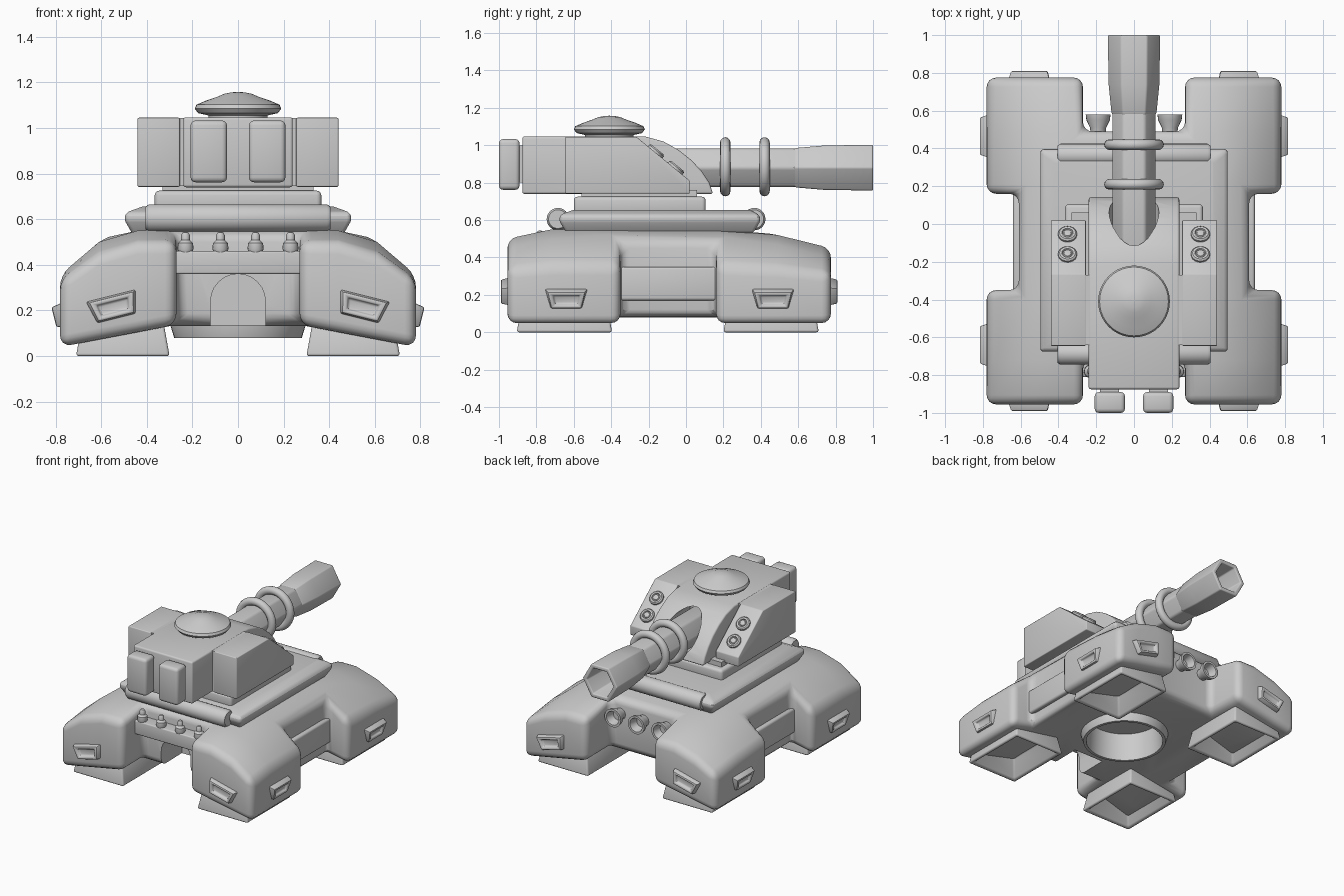
import bpy, bmesh
from math import pi, sin, cos, radians
from mathutils import Matrix, Vector

if "Cube" in bpy.data.objects:
    bpy.data.objects.remove(bpy.data.objects["Cube"])


def finish(name, bm, bevel=0.0, seg=3, angle=30):
    bmesh.ops.recalc_face_normals(bm, faces=bm.faces)
    me = bpy.data.meshes.new(name)
    bm.to_mesh(me)
    bm.free()
    ob = bpy.data.objects.new(name, me)
    bpy.context.collection.objects.link(ob)
    if bevel:
        m = ob.modifiers.new("bevel", 'BEVEL')
        m.width, m.segments, m.angle_limit = bevel, seg, radians(angle)
        m.limit_method = 'ANGLE'
    return ob


def skin(name, rings, bevel=0.0, M=Matrix(), taper=0.0, seg=3):
    """Join a stack of point rings into a capped solid."""
    bm = bmesh.new()
    rows = []
    for ring in rings:
        rows.append([bm.verts.new(M @ Vector((x * (1 + taper * y), y, z))) for x, y, z in ring])
    n = len(rows[0])
    for a, b in zip(rows, rows[1:]):
        for i in range(n):
            j = (i + 1) % n
            bm.faces.new((a[i], a[j], b[j], b[i]))
    bm.faces.new(rows[0])
    bm.faces.new(rows[-1])
    return finish(name, bm, bevel, seg)


def loft(name, levels, bevel=0.0, **kw):
    """Stack of rectangles (x0, x1, y0, y1, z)."""
    return skin(name, [[(a, c, z), (b, c, z), (b, d, z), (a, d, z)]
                       for a, b, c, d, z in levels], bevel, **kw)


def box(name, x0, x1, y0, y1, z0, z1, bevel=0.0):
    return loft(name, [(x0, x1, y0, y1, z0), (x0, x1, y0, y1, z1)], bevel)


def lathe(name, prof, M=Matrix(), n=32, bevel=0.0):
    return skin(name, [[(r * cos(2 * pi * i / n), r * sin(2 * pi * i / n), h) for i in range(n)]
                       for r, h in prof], bevel, M)


def side_prism(name, x0, x1, pts, bevel):
    """Extrude a (y, z) profile across x."""
    return skin(name, [[(x, y, z) for y, z in pts] for x in (x0, x1)], bevel)


def cut(ob, cutter):
    cutter.hide_render = True
    m = ob.modifiers.new("cut", 'BOOLEAN')
    m.operation, m.object, m.solver = 'DIFFERENCE', cutter, 'EXACT'
    cutters.append(cutter)


cutters = []
ALONG_Y = Matrix.Rotation(-pi / 2, 4, 'X')
ALONG_X = Matrix.Rotation(pi / 2, 4, 'Y')

# Hull: H-shaped cage with four drooping corner pods
half = [0.27, 0.44, 0.61, 0.78]
xs = [-x for x in reversed(half)] + half
ys = [-0.955, -0.72, -0.35, 0.16, 0.49, 0.775]
shoulder = {0.27: 0.55, 0.44: 0.55, 0.61: 0.50, 0.78: 0.355}
drop = [0.05, 0.0, 0.0, 0.0, 0.03, 0.10]


def present(i, j):
    if not (0 <= i < 7 and 0 <= j < 5):
        return False
    if j in (0, 4):
        return i != 3
    return j != 2 or 0 < i < 6


bm = bmesh.new()
vt, vb = {}, {}
for i, x in enumerate(xs):
    for j, y in enumerate(ys):
        a = abs(x)
        vt[i, j] = bm.verts.new((x, y, shoulder[a] - drop[j] * (0.4 if a > 0.7 else 1)))
        vb[i, j] = bm.verts.new((x, y, 0.04 + (0.78 - a) * 0.19))
for i in range(7):
    for j in range(5):
        if not present(i, j):
            continue
        c = [(i, j), (i + 1, j), (i + 1, j + 1), (i, j + 1)]
        bm.faces.new([vt[k] for k in c])
        bm.faces.new([vb[k] for k in c])
        for e, (di, dj) in enumerate([(0, -1), (1, 0), (0, 1), (-1, 0)]):
            if not present(i + di, j + dj):
                p, q = c[e], c[(e + 1) % 4]
                bm.faces.new((vt[p], vt[q], vb[q], vb[p]))
bmesh.ops.delete(bm, geom=[v for v in bm.verts if not v.link_faces], context='VERTS')
hull = finish("hull", bm, 0.05, 4)

# Rear arch and round belly opening
arch = [(0.12, 0.05)] + [(0.12 * cos(t * pi / 12), 0.24 + 0.12 * sin(t * pi / 12))
                         for t in range(13)] + [(-0.12, 0.05)]
cut(hull, skin("arch_cutter", [[(x, y, z) for x, z in arch] for y in (-0.9, -0.48)]))
belly = Matrix.Translation((0, -0.1, 0))
cut(hull, lathe("belly_cutter", [(0.275, 0.0), (0.275, 0.3)], belly, 48))
lathe("belly_ring", [(0.275, 0.3), (0.30, 0.3), (0.295, 0.13), (0.28, 0.08), (0.26, 0.08),
                     (0.25, 0.28)], belly, 48)

# Pod feet (hollow cups) and marker lamps
t = radians(14)
for sx in (1, -1):
    out = Vector((sx * cos(t), 0, -sin(t)))
    up = Vector((sx * sin(t), 0, cos(t)))
    for end, yc, yface in (("rear", -0.65, -0.95), ("front", 0.455, 0.77)):
        c = sx * 0.505
        loft(end + "_foot", [(c - w, c + w, yc - l, yc + l, z) for w, l, z in
                             ((0.18, 0.23, 0.14), (0.205, 0.255, 0.0), (0.18, 0.23, 0.0),
                              (0.12, 0.16, 0.12))], 0.02)
        face = Vector((0, 1 if yface > 0 else -1, 0))
        for nm, n, pos in (("_lamp", face, (sx * 0.545, yface, 0.215)),
                           ("_side_lamp", out, (sx * 0.768, yc + 0.01, 0.18))):
            M = Matrix((up.cross(n), up, n)).transposed().to_4x4()
            M.translation = pos
            loft(end + nm, [(-w, w, -h, h, z) for w, h, z in
                            ((0.105, 0.055, -0.02), (0.09, 0.045, 0.04), (0.07, 0.028, 0.04),
                             (0.062, 0.022, 0.02))], 0.008, M=M, taper=2.5, seg=2)
    # Side beam between the pods
    box("side_beam", *sorted((sx * 0.55, sx * 0.64)), -0.36, 0.17, 0.17, 0.35, 0.015)

# Rear ledge with knobs
box("rear_ledge", -0.30, 0.30, -0.81, -0.68, 0.36, 0.46, 0.008)
for x in (-0.23, -0.077, 0.077, 0.23):
    lathe("ledge_knob", [(0.03, 0.455), (0.035, 0.47), (0.033, 0.495), (0.019, 0.508),
                         (0.019, 0.53), (0.012, 0.542), (0.001, 0.545)],
          Matrix.Translation((x, -0.78, 0)), 16)

# Front nozzles
for x in (-0.19, 0, 0.19):
    lathe("front_nozzle", [(0.04, 0.45), (0.042, 0.51), (0.062, 0.55), (0.066, 0.58),
                           (0.05, 0.58), (0.036, 0.52)],
          Matrix.Translation((x, 0, 0.41)) @ ALONG_Y, 24)

# Deck, rolls and turret ring plate
loft("deck", [(-0.46, 0.46, -0.64, 0.36, 0.53), (-0.50, 0.50, -0.68, 0.40, 0.60),
              (-0.49, 0.49, -0.67, 0.39, 0.63), (-0.42, 0.42, -0.60, 0.34, 0.655)], 0.025)
for y in (-0.685, 0.365):
    lathe("deck_roll", [(0.05, -0.405), (0.06, -0.39), (0.06, 0.39), (0.05, 0.405)],
          Matrix.Translation((0, y, 0.605)) @ ALONG_X, 24)
box("turret_plate", -0.365, 0.365, -0.60, 0.105, 0.63, 0.725, 0.02)
box("turret_neck", -0.33, 0.33, -0.56, 0.06, 0.70, 0.76)

# Turret: central mantlet with barrel socket, side blocks, rear packs
mantlet = side_prism("turret_core", -0.24, 0.24,
                     [(-0.875, 0.74), (0.145, 0.74), (0.125, 0.80), (0.085, 0.86), (0.03, 0.92),
                      (-0.04, 0.975), (-0.12, 1.02), (-0.22, 1.047), (-0.875, 1.047)], 0.012)
cut(mantlet, lathe("socket_cutter", [(0.132, -0.22), (0.132, 0.3)],
                   Matrix.Translation((0, 0, 0.885)) @ ALONG_Y, 32))
box("turret_bridge", -0.30, 0.30, -0.64, -0.27, 0.745, 1.044)
slope = radians(-39)
for sx in (1, -1):
    side_prism("turret_side", sx * 0.255, sx * 0.44,
               [(-0.645, 0.742), (0.02, 0.742), (0.02, 0.81), (-0.265, 1.045), (-0.645, 1.045)],
               0.006)
    for y, z in ((-0.058, 0.874), (-0.165, 0.962)):
        lathe("slope_bolt", [(0.05, -0.02), (0.05, 0.012), (0.042, 0.02), (0.03, 0.02),
                             (0.027, 0.01), (0.022, 0.01), (0.018, 0.016), (0.001, 0.018)],
              Matrix.Translation((sx * 0.352, y, z)) @ Matrix.Rotation(slope, 4, 'X'), 20)
    box("rear_pack", *sorted((sx * 0.048, sx * 0.208)), -1.0, -0.89, 0.762, 1.033, 0.022)
    box("pack_mount", *sorted((sx * 0.08, sx * 0.18)), -0.91, -0.85, 0.80, 1.0)

# Hatch dome
lathe("hatch", [(0.13, 1.03), (0.13, 1.055), (0.175, 1.065), (0.19, 1.085), (0.182, 1.102),
                (0.14, 1.12), (0.09, 1.137), (0.06, 1.15), (0.03, 1.156), (0.001, 1.158)],
      Matrix.Translation((0, -0.41, 0)), 40)

# Six-sided barrel, muzzle and rings
bore = Matrix.Translation((0, 0, 0.88)) @ ALONG_Y
lathe("barrel", [(0.118, -0.2), (0.118, 0.65)], bore, 6, 0.015)
lathe("muzzle", [(0.112, 0.57), (0.122, 0.59), (0.137, 0.74), (0.141, 1.0), (0.108, 1.0),
                 (0.10, 0.72)], bore, 6, 0.008)
for y in (0.21, 0.42):
    bpy.ops.mesh.primitive_torus_add(location=(0, y, 0.885), rotation=(pi / 2, 0, 0),
                                     major_radius=0.13, minor_radius=0.028,
                                     major_segments=40, minor_segments=12)
    bpy.context.object.name = "barrel_ring"

# Apply modifiers, drop cutters, shade
bpy.ops.object.select_all(action='SELECT')
bpy.context.view_layer.objects.active = hull
bpy.ops.object.convert(target='MESH')
for c in cutters:
    bpy.data.objects.remove(c)
bpy.ops.object.select_all(action='SELECT')
bpy.context.view_layer.objects.active = hull
bpy.ops.object.shade_smooth_by_angle(angle=radians(35))
